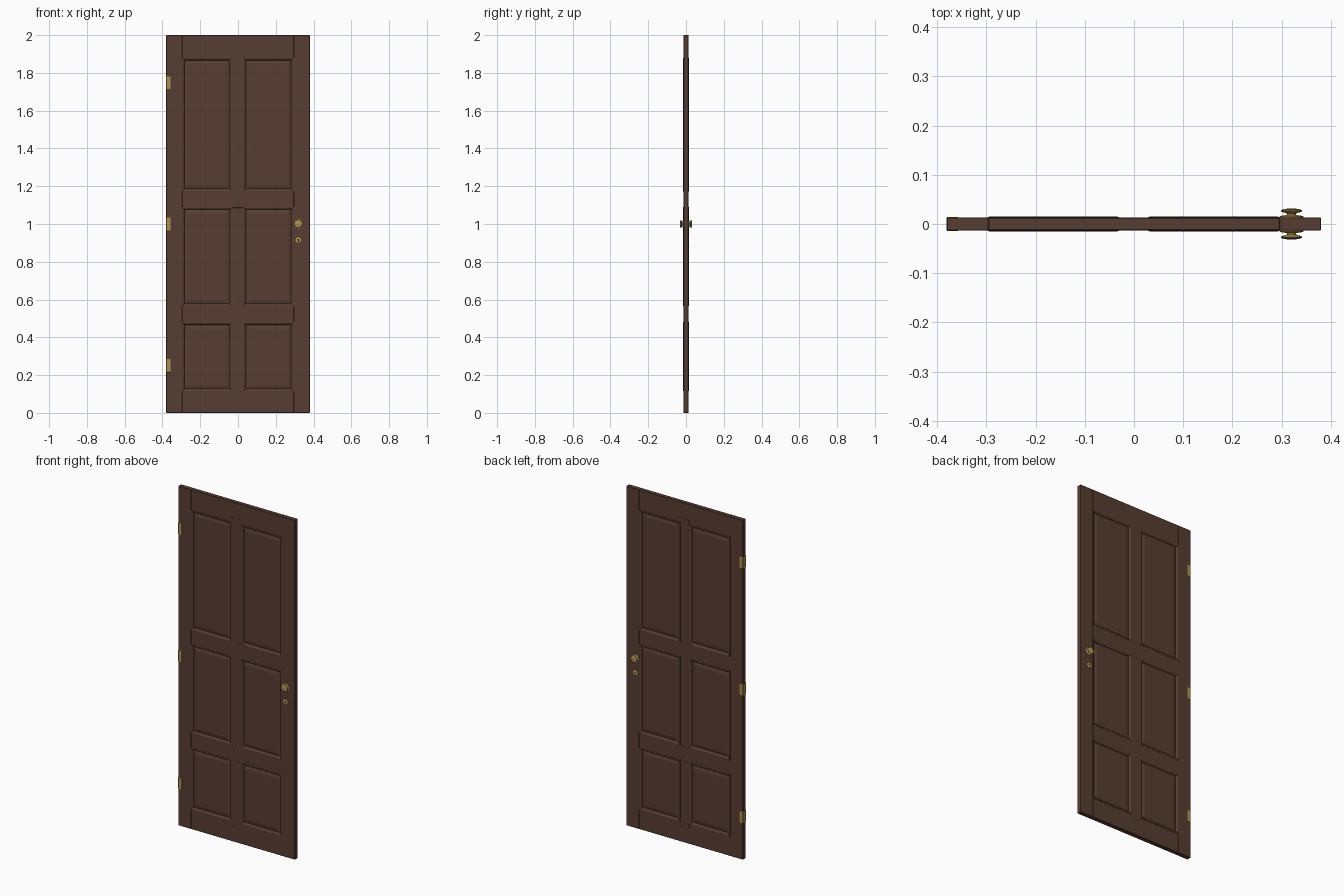
import bpy, bmesh, math

if "Cube" in bpy.data.objects:
    bpy.data.objects.remove(bpy.data.objects["Cube"])


def material(name, rgb):
    m = bpy.data.materials.new(name)
    m.diffuse_color = (*rgb, 1)
    m.use_nodes = True
    m.node_tree.nodes["Principled BSDF"].inputs["Base Color"].default_value = m.diffuse_color
    return m


wood = material("dark_wood", (0.095, 0.048, 0.032))
brass = material("brass", (0.42, 0.28, 0.08))
dark = material("dark_hole", (0.02, 0.014, 0.01))


def finish(name, bm, mat, smooth=False):
    bmesh.ops.recalc_face_normals(bm, faces=bm.faces[:])
    me = bpy.data.meshes.new(name)
    bm.to_mesh(me)
    bm.free()
    me.materials.append(mat)
    ob = bpy.data.objects.new(name, me)
    bpy.context.collection.objects.link(ob)
    if smooth:
        bpy.context.view_layer.objects.active = ob
        ob.select_set(True)
        bpy.ops.object.shade_smooth_by_angle(angle=math.radians(35))
        ob.select_set(False)
    return ob


def box(name, x0, x1, z0, z1, half, mat=wood, bevel=0.0012):
    bm = bmesh.new()
    bmesh.ops.create_cube(bm, size=1)
    for v in bm.verts:
        v.co = ((x0 + x1) / 2 + v.co.x * (x1 - x0), v.co.y * 2 * half,
                (z0 + z1) / 2 + v.co.z * (z1 - z0))
    bmesh.ops.bevel(bm, geom=bm.edges[:], offset=bevel, segments=1, affect='EDGES')
    return finish(name, bm, mat)


def loft(name, ring, profile, mat, smooth=False):
    """Skin rings from the front face through the door to the mirrored back face."""
    bm = bmesh.new()
    steps = [(s, -y) for s, y in profile] + [(s, y) for s, y in reversed(profile)]
    rings = [[bm.verts.new((x, y, z)) for x, z in ring(s)] for s, y in steps]
    n = len(rings[0])
    for a, b in zip(rings, rings[1:]):
        for i in range(n):
            bm.faces.new((a[i], a[(i + 1) % n], b[(i + 1) % n], b[i]))
    bm.faces.new(rings[0])
    bm.faces.new(rings[-1])
    return finish(name, bm, mat, smooth)


def rect(x0, x1, z0, z1):
    return lambda s: [(x0 + s, z0 + s), (x1 - s, z0 + s), (x1 - s, z1 - s), (x0 + s, z1 - s)]


def circle(cx, cz, n=32):
    return lambda r: [(cx + r * math.cos(2 * math.pi * i / n),
                       cz + r * math.sin(2 * math.pi * i / n)) for i in range(n)]


# frame: stiles, rails and centre mullion
T = 0.013
box("stile_hinge_side", -0.38, -0.295, 0, 2, T)
box("stile_lock_side", 0.295, 0.38, 0, 2, T)
rails = [("bottom_rail", 0, 0.12, 0.0127), ("lower_rail", 0.475, 0.57, 0.0133),
         ("lock_rail", 1.085, 1.178, 0.0133), ("top_rail", 1.875, 2, 0.0127)]
for name, z0, z1, h in rails:
    box(name, -0.296, 0.296, z0, z1, h)
box("centre_mullion", -0.031, 0.029, 0.09, 1.91, 0.0131)

# raised panels, and the moulding that frames each of them
field = [(0.036, 0.0095), (0.031, 0.009), (0.016, 0.005), (-0.002, 0.005)]
for level, z0, z1 in (("lower", 0.115, 0.48), ("middle", 0.565, 1.09), ("upper", 1.173, 1.88)):
    for side, x0, x1 in (("left", -0.297, -0.031), ("right", 0.029, 0.295)):
        opening = rect(x0, x1, z0, z1)
        loft(f"{level}_{side}_panel", opening, field, wood)
        bm = bmesh.new()
        for sgn in (-1, 1):
            prof = [(-0.001, 0.012), (-0.001, 0.0145), (0.004, 0.0148),
                    (0.007, 0.013), (0.010, 0.0115), (0.014, 0.005)]
            rings = [[bm.verts.new((x, sgn * y, z)) for x, z in opening(s)] for s, y in prof]
            for a, b in zip(rings, rings[1:] + rings[:1]):
                for i in range(4):
                    j = (i + 1) % 4
                    bm.faces.new((a[i], a[j], b[j], b[i]))
        finish(f"{level}_{side}_moulding", bm, wood)

# hinges
for name, z in (("bottom", 0.25), ("middle", 1.0), ("top", 1.75)):
    box(name + "_hinge", -0.3805, -0.357, z - 0.035, z + 0.035, 0.0142, brass, 0.001)

# door knobs on both faces
loft("knob_rosette", circle(0.32, 1.0),
     [(0.012, 0.018), (0.022, 0.0165), (0.024, 0.015), (0.024, 0.012)], brass, True)
loft("door_knob", circle(0.32, 1.0),
     [(0.008, 0.0313), (0.016, 0.0303), (0.021, 0.028), (0.022, 0.0262), (0.020, 0.0245),
      (0.012, 0.0225), (0.009, 0.021), (0.009, 0.017)], brass, True)

# keyhole plate with its opening
loft("keyhole_plate", circle(0.32, 0.915),
     [(0.012, 0.0165), (0.015, 0.0155), (0.016, 0.0145), (0.016, 0.012)], brass, True)
loft("keyhole_round", circle(0.32, 0.918, 16), [(0.004, 0.0168), (0.004, 0.012)], dark)
box("keyhole_slot", 0.3183, 0.3217, 0.907, 0.918, 0.0168, dark, 0.0002)
